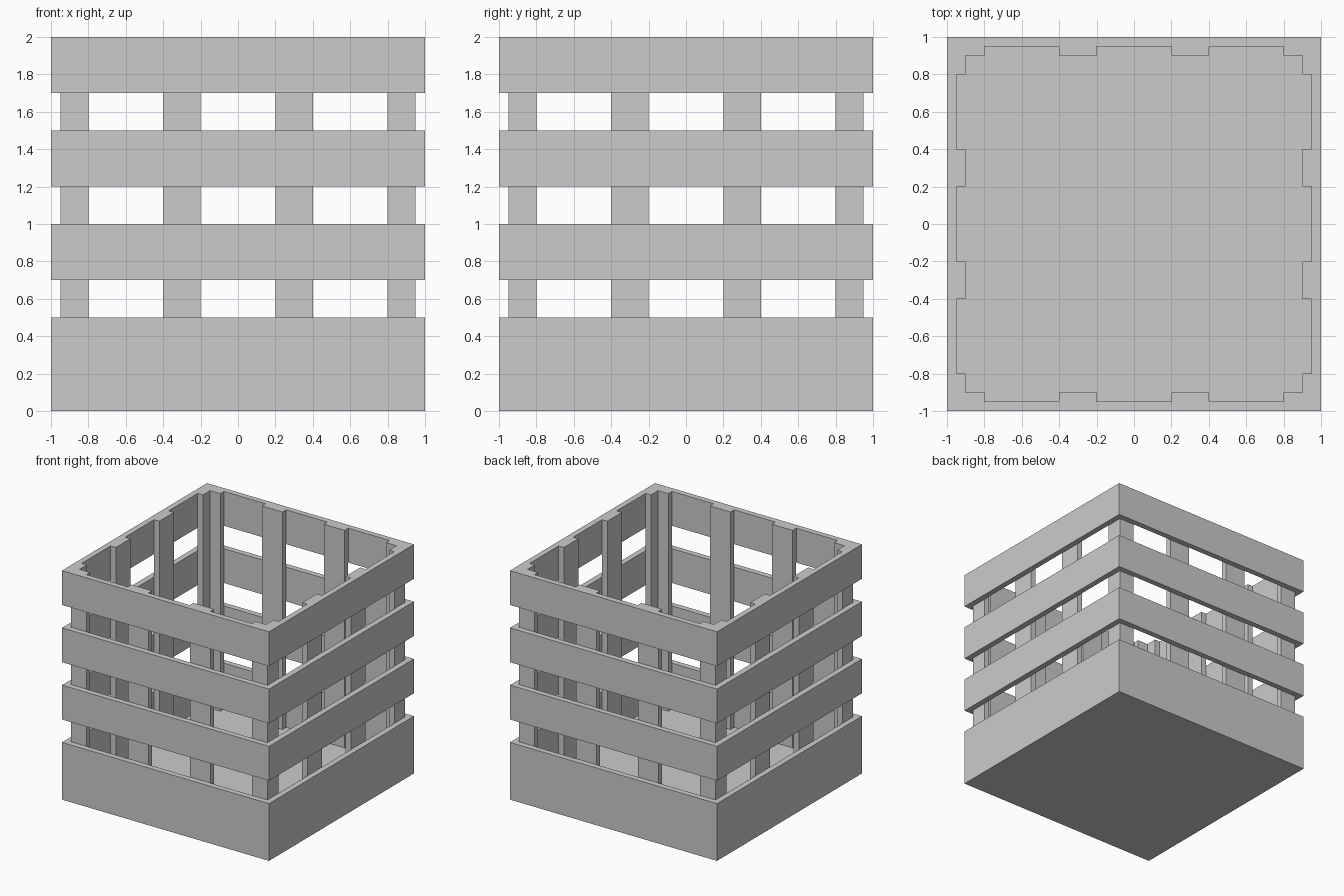
import bpy, bmesh

if "Cube" in bpy.data.objects:
    bpy.data.objects.remove(bpy.data.objects["Cube"])


def prism(name, loops, z0, z1):
    """Upright solid from one outline, or a ring from two matching outlines."""
    bm = bmesh.new()
    rows = [[[bm.verts.new((x, y, z)) for x, y in loop] for z in (z0, z1)]
            for loop in loops]
    for low, high in rows:
        n = len(low)
        for i in range(n):
            j = (i + 1) % n
            bm.faces.new((low[i], low[j], high[j], high[i]))
    for level in (0, 1):
        if len(rows) == 1:
            bm.faces.new(rows[0][level])
        else:
            a, b = rows[0][level], rows[1][level]
            for i in range(len(a)):
                j = (i + 1) % len(a)
                bm.faces.new((a[i], a[j], b[j], b[i]))
    bmesh.ops.recalc_face_normals(bm, faces=bm.faces[:])
    mesh = bpy.data.meshes.new(name)
    bm.to_mesh(mesh)
    bm.free()
    obj = bpy.data.objects.new(name, mesh)
    bpy.context.collection.objects.link(obj)
    return obj


def square(r):
    return [(-r, -r), (r, -r), (r, r), (-r, r)]


def cut(target, cutter):
    """Subtract the cutter, bake the result and remove the cutter."""
    cutter.hide_render = True
    mod = target.modifiers.new("cut", 'BOOLEAN')
    mod.operation = 'DIFFERENCE'
    mod.solver = 'EXACT'
    mod.object = cutter
    bpy.context.view_layer.objects.active = target
    bpy.ops.object.modifier_apply(modifier=mod.name)
    bpy.data.objects.remove(cutter)


# Crate body
crate = prism("slatted_crate", [square(1.0)], 0, 2)

# Hollow inside, leaving corner posts and two upright slats on every side
half = [(-.8, -.9), (-.8, -.95), (-.4, -.95), (-.4, -.9), (-.2, -.9), (-.2, -.95)]
side = [(-.9, -.9)] + half + [(-x, y) for x, y in reversed(half)]
outline = []
for _ in range(4):
    outline += side
    side = [(-y, x) for x, y in side]
cut(crate, prism("inside_cutter", [outline], 0.1, 2.2))

# Gaps between the horizontal bands, open between the slats
for z in (0.5, 1.0, 1.5):
    cut(crate, prism("gap_cutter", [square(1.2), square(0.9498)], z, z + 0.2))
